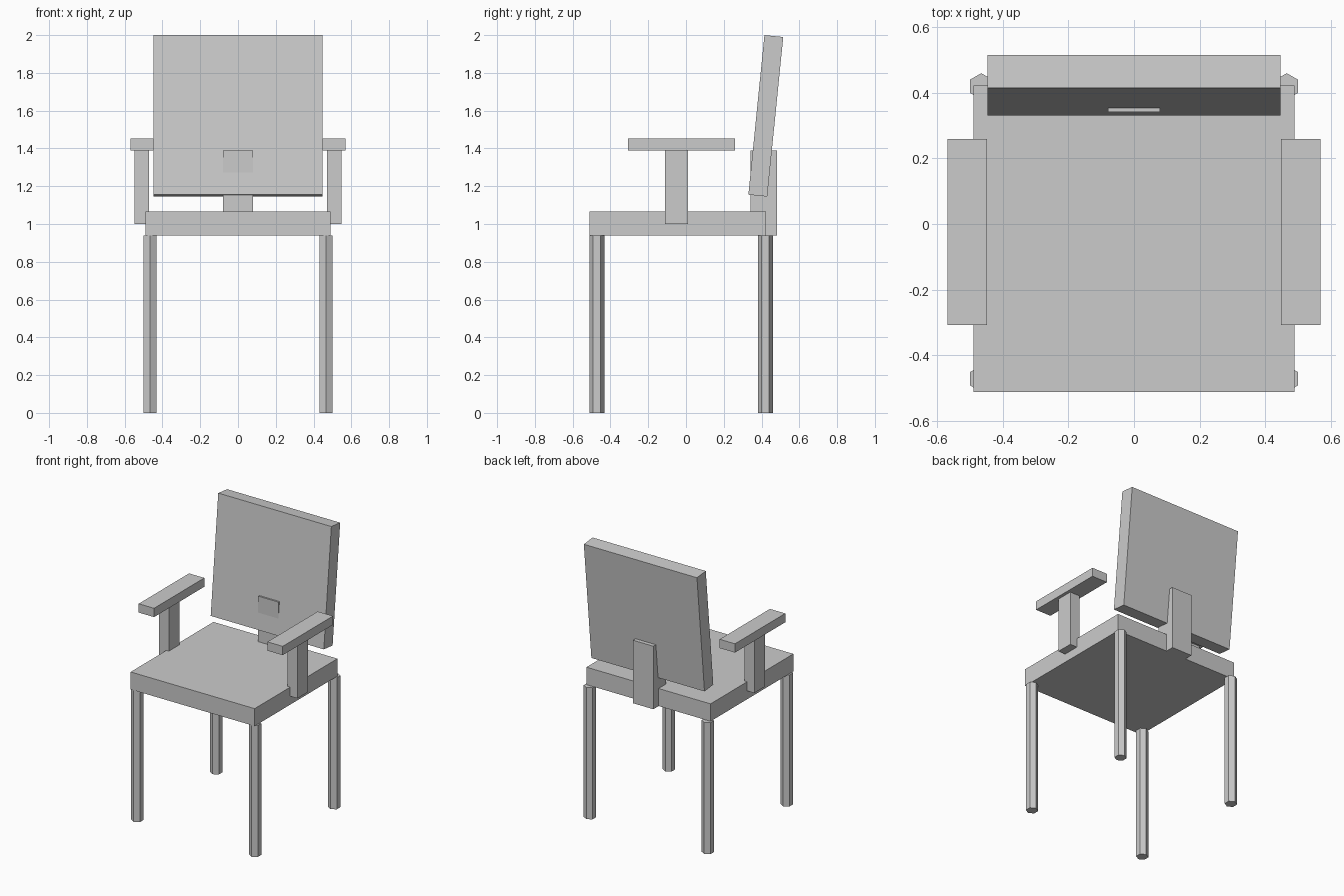
import bpy
import math

default = bpy.data.objects.get("Cube")
if default:
    bpy.data.objects.remove(default, do_unlink=True)

# Single plain grey material
grey = bpy.data.materials.new("plain_grey")
grey.use_nodes = True
colour = (0.6, 0.6, 0.6, 1.0)
grey.diffuse_color = colour
grey.node_tree.nodes["Principled BSDF"].inputs["Base Color"].default_value = colour


def finish(name):
    obj = bpy.context.object
    obj.name = name
    obj.data.materials.append(grey)
    return obj


def box(name, low, high, tilt=0.0):
    """Box between two corners, optionally leaning backwards about its centre."""
    centre = [(a + b) / 2 for a, b in zip(low, high)]
    size = [b - a for a, b in zip(low, high)]
    bpy.ops.mesh.primitive_cube_add(size=1, location=centre)
    obj = bpy.context.object
    for v in obj.data.vertices:
        v.co = [c * s for c, s in zip(v.co, size)]
    obj.rotation_euler.x = -math.radians(tilt)
    return finish(name)


def leg(name, x, y, height=0.94):
    """Hexagonal leg with a corner pointing to the front and back."""
    bpy.ops.mesh.primitive_cylinder_add(
        vertices=6, radius=0.04, depth=height, location=(x, y, height / 2))
    return finish(name)


# Seat, leaning backrest and the bracket joining them
box("seat", (-0.49, -0.512, 0.94), (0.49, 0.423, 1.065))
box("backrest", (-0.447, 0.3725, 1.148), (0.447, 0.4725, 1.997), tilt=5.75)
box("back_bracket", (-0.08, 0.342, 0.94), (0.08, 0.483, 1.39))

# Paired legs and armrests
for side, s in (("left", 1), ("right", -1)):
    leg(f"front_leg_{side}", s * 0.466, -0.472)
    leg(f"back_leg_{side}", s * 0.466, 0.42)
    inner, outer = sorted((s * 0.47, s * 0.547))
    box(f"arm_post_{side}", (inner, -0.11, 1.0), (outer, 0.01, 1.39))
    inner, outer = sorted((s * 0.448, s * 0.569))
    box(f"arm_pad_{side}", (inner, -0.308, 1.39), (outer, 0.26, 1.453))
